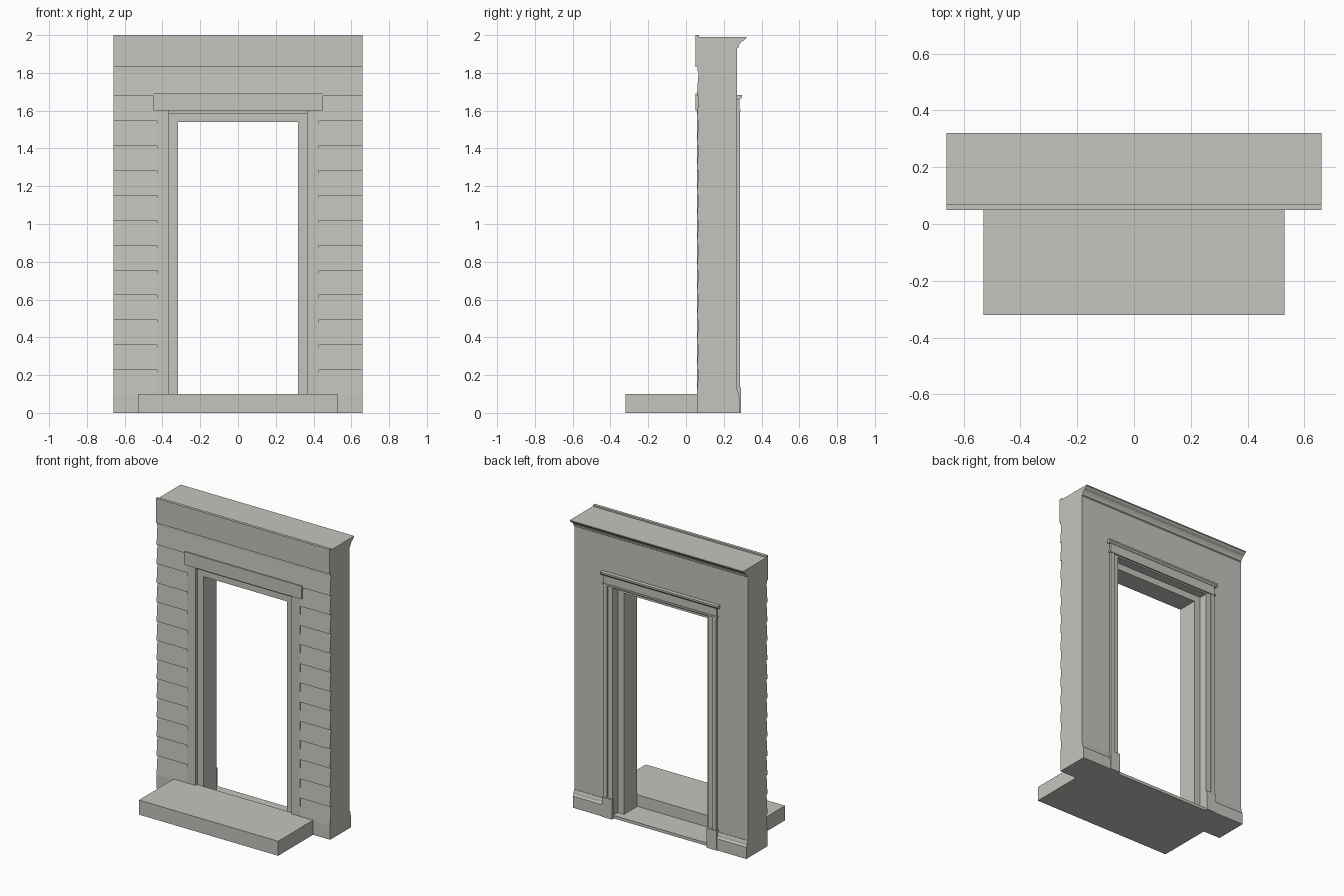
import bpy
import bmesh

cube = bpy.data.objects.get("Cube")
if cube:
    bpy.data.objects.remove(cube, do_unlink=True)

stone = bpy.data.materials.new("warm grey")
stone.use_nodes = True
COLOUR = (0.56, 0.55, 0.51, 1)
stone.diffuse_color = COLOUR
stone.node_tree.nodes["Principled BSDF"].inputs["Base Color"].default_value = COLOUR

HALF = 0.66        # half width of the wall
OUTER = 0.43       # outer edge of the door casing
INNER = 0.365      # edge of the wall opening
CLEAR = 0.317      # edge of the clear doorway
FRONT, BACK = 0.07, 0.27


def prism(name, outline, axis, start, end):
    """Extrude an outline along x (outline in y, z) or along y (outline in x, z)."""
    def place(p, t):
        return (t, p[0], p[1]) if axis == "x" else (p[0], t, p[1])
    bm = bmesh.new()
    a = [bm.verts.new(place(p, start)) for p in outline]
    b = [bm.verts.new(place(p, end)) for p in outline]
    bm.faces.new(a)
    bm.faces.new(b[::-1])
    n = len(a)
    for i in range(n):
        j = (i + 1) % n
        bm.faces.new((a[j], a[i], b[i], b[j]))
    bmesh.ops.recalc_face_normals(bm, faces=bm.faces)
    mesh = bpy.data.meshes.new(name)
    bm.to_mesh(mesh)
    bm.free()
    mesh.materials.append(stone)
    obj = bpy.data.objects.new(name, mesh)
    bpy.context.collection.objects.link(obj)
    return obj


def box(name, x0, x1, y0, y1, z0, z1):
    return prism(name, [(y0, z0), (y1, z0), (y1, z1), (y0, z1)], "x", x0, x1)


def pair(name, outline, x0, x1):
    """The same profile on the left and the right of the doorway."""
    prism("left_" + name, outline, "x", x0, x1)
    prism("right_" + name, outline, "x", -x1, -x0)


def rect(y0, y1, z0, z1):
    return [(y0, z0), (y1, z0), (y1, z1), (y0, z1)]


def arch(name, outer, inner, y0, y1, z0, top, head):
    """Upside-down U around the doorway."""
    outline = [(-outer, z0), (-outer, top), (outer, top), (outer, z0),
               (inner, z0), (inner, head), (-inner, head), (-inner, z0)]
    return prism(name, outline, "y", y0, y1)


# Wall, inner door frame, floor and front step
arch("wall", HALF, INNER, FRONT, BACK, 0, 1.99, 1.585)
arch("door_frame", INNER, CLEAR, 0.08, 0.22, 0, 1.585, 1.54)
box("threshold", -INNER, INNER, 0.07, BACK, 0, 0.02)
box("front_step", -0.53, 0.53, -0.32, 0.075, 0, 0.1)

# Lapped siding on the front
LOW, PITCH = 0.0955, 0.1319
for i in range(13):
    z = LOW + i * PITCH
    board = [(FRONT, z), (0.057, z), (0.067, z + PITCH), (FRONT, z + PITCH)]
    if i < 12:
        pair("siding_%d" % i, board, OUTER, HALF)
    else:
        prism("siding_top", board, "x", -HALF, HALF)
pair("front_base_board", rect(0.059, FRONT, 0, LOW), OUTER, HALF)

# Front trim
box("frieze_strip", -HALF, HALF, 0.06, FRONT, 1.81, 1.83)
box("frieze_board", -HALF, HALF, 0.05, FRONT, 1.83, 2.0)
pair("front_casing", rect(0.058, FRONT, 0.1, 1.6), INNER, OUTER)
box("front_header", -0.447, 0.447, 0.05, FRONT, 1.6, 1.69)

# Crown moulding on the back
crown = [(BACK, 1.93), (0.277, 1.935), (0.281, 1.948), (0.292, 1.963),
         (0.308, 1.973), (0.314, 1.98), (0.32, 1.983), (0.32, 1.99), (BACK, 1.99)]
prism("crown_moulding", crown, "x", -HALF, HALF)

# Back door casing with raised outer band, header and cap
arch("back_casing", OUTER, INNER, BACK, 0.279, 0.13, 1.65, 1.585)
pair("back_band", rect(BACK, 0.286, 0.13, 1.6), 0.40, OUTER)
box("back_header", -OUTER, OUTER, BACK, 0.284, 1.6, 1.67)
box("back_header_bead", -0.437, 0.437, BACK, 0.289, 1.595, 1.606)
cap = [(BACK, 1.66), (0.286, 1.66), (0.297, 1.672), (0.297, 1.683), (BACK, 1.683)]
prism("back_header_cap", cap, "x", -0.447, 0.447)

# Plinth blocks and skirting on the back
pair("plinth_block", rect(BACK, 0.292, 0, 0.135), 0.36, 0.435)
skirting = [(BACK, 0), (0.287, 0), (0.287, 0.08), (0.28, 0.09),
            (0.278, 0.105), (0.273, 0.12), (BACK, 0.12)]
pair("skirting", skirting, 0.435, HALF)
